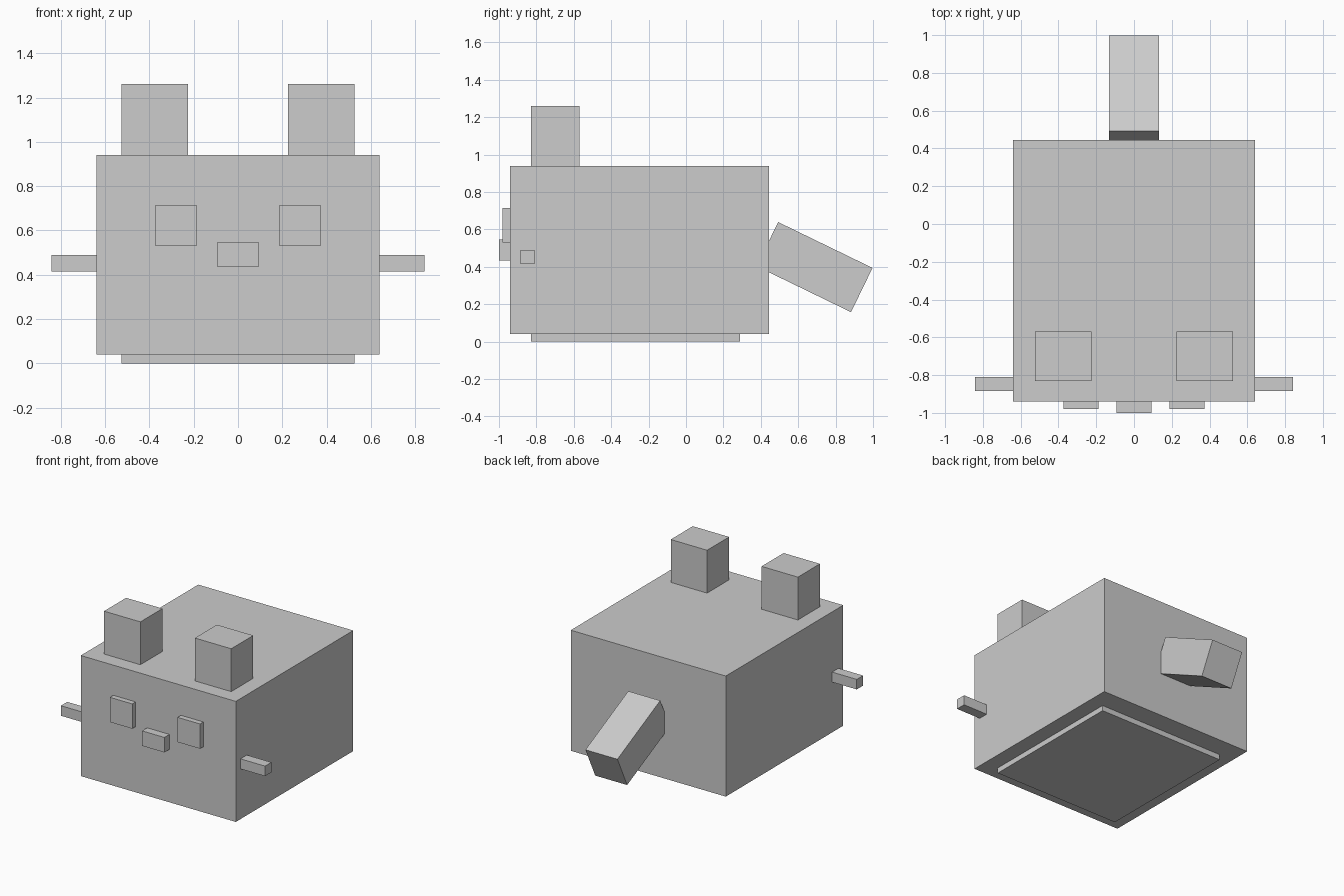
import bpy
import math

old = bpy.data.objects.get("Cube")
if old:
    bpy.data.objects.remove(old, do_unlink=True)

# One plain grey for the whole model
grey = bpy.data.materials.new("light_grey")
grey.use_nodes = True
colour = (0.604, 0.604, 0.604, 1.0)
grey.diffuse_color = colour
grey.node_tree.nodes["Principled BSDF"].inputs["Base Color"].default_value = colour


def box(name, x, y, z, tilt=0.0):
    """Box spanning the (min, max) ranges, tilted about its centre on x."""
    spans = (x, y, z)
    centre = [(lo + hi) / 2 for lo, hi in spans]
    bpy.ops.mesh.primitive_cube_add(size=1, location=centre)
    ob = bpy.context.object
    ob.name = name
    ob.scale = [hi - lo for lo, hi in spans]
    bpy.ops.object.transform_apply(location=False, rotation=False, scale=True)
    ob.rotation_euler.x = math.radians(tilt)
    ob.data.materials.append(grey)
    return ob


def pair(name, x, y, z):
    """Matching boxes on the left (+x) and right (-x)."""
    box("left_" + name, x, y, z)
    box("right_" + name, (-x[1], -x[0]), y, z)


# Body and the low plinth below it
box("body", (-0.64, 0.64), (-0.94, 0.445), (0.04, 0.94))
box("base", (-0.525, 0.525), (-0.83, 0.29), (0, 0.05))

# Face and ears
pair("ear", (0.225, 0.525), (-0.83, -0.57), (0.93, 1.26))
pair("eye", (0.187, 0.372), (-0.98, -0.93), (0.53, 0.715))
box("nose", (-0.092, 0.092), (-1.0, -0.93), (0.435, 0.547))

# Side whiskers
pair("whisker", (0.63, 0.843), (-0.885, -0.81), (0.415, 0.49))

# Tail drooping out of the back
box("tail", (-0.132, 0.132), (0.407, 0.968), (0.267, 0.53), tilt=-25.9)
